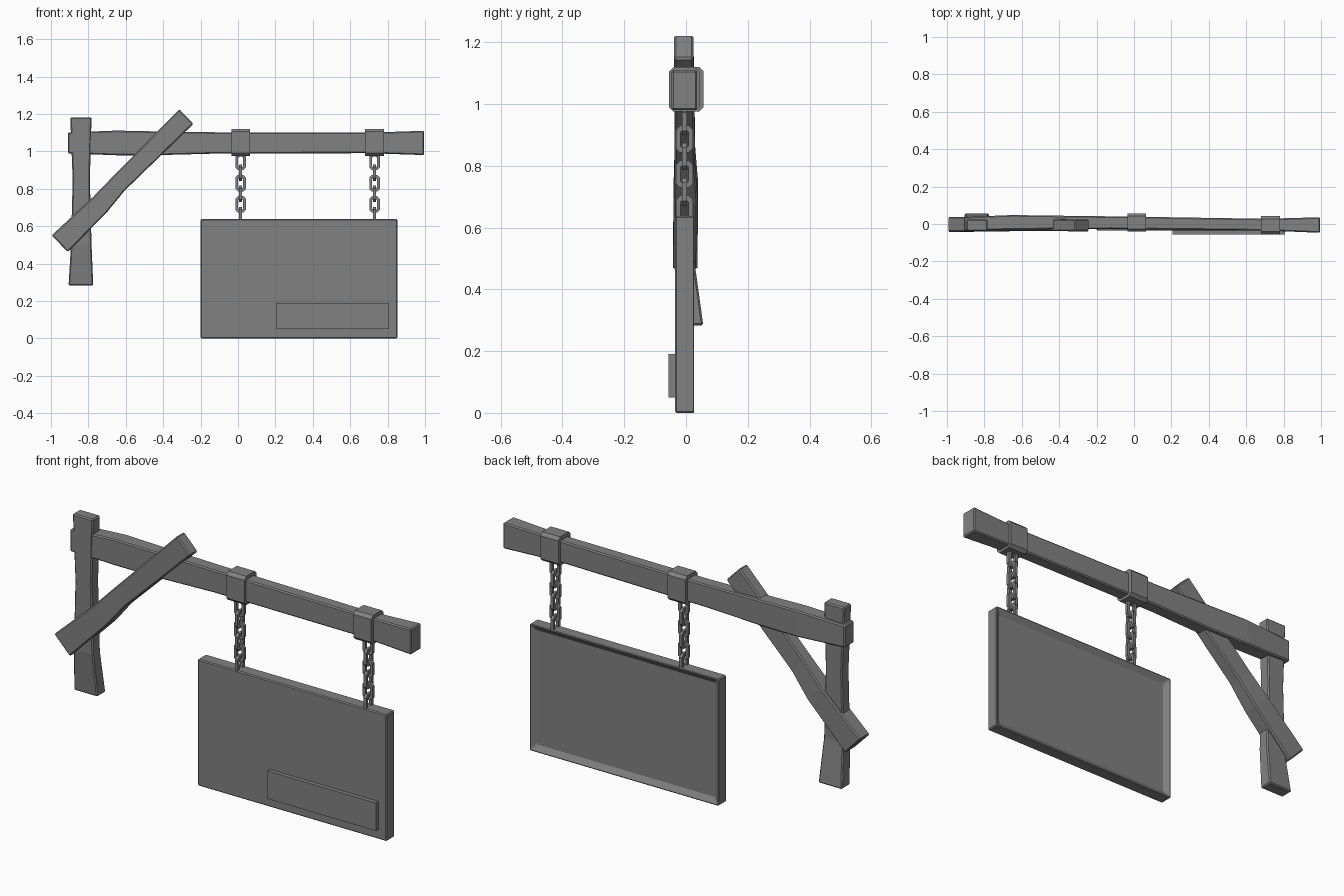
import bpy, bmesh, math
from mathutils import Vector

cube = bpy.data.objects.get("Cube")
if cube:
    bpy.data.objects.remove(cube, do_unlink=True)

grey = bpy.data.materials.new("plain grey")
grey.use_nodes = True
grey.diffuse_color = (0.22, 0.22, 0.22, 1)
grey.node_tree.nodes["Principled BSDF"].inputs["Base Color"].default_value = (0.22, 0.22, 0.22, 1)


def finish(name, bm, bevel=0):
    bmesh.ops.recalc_face_normals(bm, faces=bm.faces)
    mesh = bpy.data.meshes.new(name)
    bm.to_mesh(mesh)
    bm.free()
    mesh.materials.append(grey)
    obj = bpy.data.objects.new(name, mesh)
    bpy.context.collection.objects.link(obj)
    if bevel:
        mod = obj.modifiers.new("Worn edges", "BEVEL")
        mod.width = bevel
        mod.segments = 1
        mod.limit_method = "ANGLE"
        mod.angle_limit = math.radians(40)
    return obj


def timber(name, side, sections):
    """Loft rectangles: centre x, centre z, half width along side, y front, y back."""
    bm = bmesh.new()
    side = Vector((side[0], 0, side[1])).normalized()
    rings = []
    for x, z, half, front, back in sections:
        ring = []
        for sign, y in ((-1, front), (1, front), (1, back), (-1, back)):
            ring.append(bm.verts.new(Vector((x, y, z)) + side * half * sign))
        rings.append(ring)
    for a, b in zip(rings, rings[1:]):
        for i in range(4):
            j = (i + 1) % 4
            bm.faces.new((a[i], a[j], b[j], b[i]))
    bm.faces.new(rings[0])
    bm.faces.new(rings[-1])
    return finish(name, bm, 0.006)


def box_mesh(x0, x1, y0, y1, z0, z1):
    bm = bmesh.new()
    bmesh.ops.create_cube(bm, size=1)
    bmesh.ops.scale(bm, vec=(x1 - x0, y1 - y0, z1 - z0), verts=bm.verts)
    bmesh.ops.translate(bm, vec=((x0 + x1) / 2, (y0 + y1) / 2, (z0 + z1) / 2), verts=bm.verts)
    return bm


def chain_link(name, centre, turned):
    """Long eight-sided ring with a square wire."""
    bm = bmesh.new()
    wire, half_w, half_h, cut = 0.015, 0.028, 0.044, 0.014

    def outline(w, h, c, depth):
        pts = ((w, h - c), (w - c, h), (c - w, h), (-w, h - c),
               (-w, c - h), (c - w, -h), (w - c, -h), (w, c - h))
        return [bm.verts.new(Vector((0, a, b)) + Vector((depth, 0, 0)) if turned
                             else (a, depth, b)) for a, b in pts]

    d = wire / 2
    loops = [outline(half_w, half_h, cut, -d), outline(half_w, half_h, cut, d),
             outline(half_w - wire, half_h - wire, cut / 2, d),
             outline(half_w - wire, half_h - wire, cut / 2, -d)]
    for k in range(4):
        a, b = loops[k], loops[(k + 1) % 4]
        for i in range(8):
            j = (i + 1) % 8
            bm.faces.new((a[i], a[j], b[j], b[i]))
    bmesh.ops.translate(bm, vec=centre, verts=bm.verts)
    return finish(name, bm)


# Rough-hewn timbers
timber("crossbeam", (0, 1), [
    (-0.91, 1.045, 0.056, -0.037, 0.037),
    (-0.65, 1.045, 0.066, -0.030, 0.048),
    (-0.45, 1.043, 0.064, -0.028, 0.045),
    (-0.12, 1.045, 0.057, -0.026, 0.041),
    (0.70, 1.045, 0.055, -0.035, 0.028),
    (0.995, 1.045, 0.065, -0.047, 0.036)])
timber("post", (1, 0), [
    (-0.84, 0.283, 0.066, -0.012, 0.056),
    (-0.838, 0.50, 0.055, -0.035, 0.026),
    (-0.838, 0.85, 0.046, -0.035, 0.025),
    (-0.84, 1.182, 0.057, -0.037, 0.024)])
timber("brace", (-0.7, 0.72), [
    (-0.953, 0.506, 0.062, -0.042, 0.037),
    (-0.738, 0.715, 0.055, -0.040, 0.039),
    (-0.640, 0.825, 0.049, -0.037, 0.030),
    (-0.276, 1.186, 0.054, -0.039, 0.024)])

# Sign board with a sunken back panel
bm = box_mesh(-0.2, 0.852, -0.036, 0.029, 0, 0.637)
back = max(bm.faces, key=lambda f: f.calc_center_median().y)
bmesh.ops.inset_region(bm, faces=[back], thickness=0.044)
bmesh.ops.translate(bm, vec=(0, -0.02, 0), verts=back.verts)
finish("sign_board", bm, 0.005)
finish("name_plate", box_mesh(0.205, 0.807, -0.057, -0.03, 0.05, 0.19))

# Collars round the beam, each with a hanging chain
for label, x, y in (("right", 0.014, 0.008), ("left", 0.73, -0.006)):
    bm = box_mesh(x - 0.05, x + 0.05, y - 0.049, y + 0.049, 0.975, 1.12)
    long_edges = [e for e in bm.edges
                  if abs(e.verts[0].co.x - e.verts[1].co.x) > 0.05]
    bmesh.ops.bevel(bm, geom=long_edges, offset=0.015, segments=1, affect="EDGES")
    finish("beam_collar_" + label, bm)
    for n in range(6):
        chain_link(f"chain_link_{label}_{n + 1}", (x, -0.005, 0.943 - n * 0.0567), n % 2 == 1)
